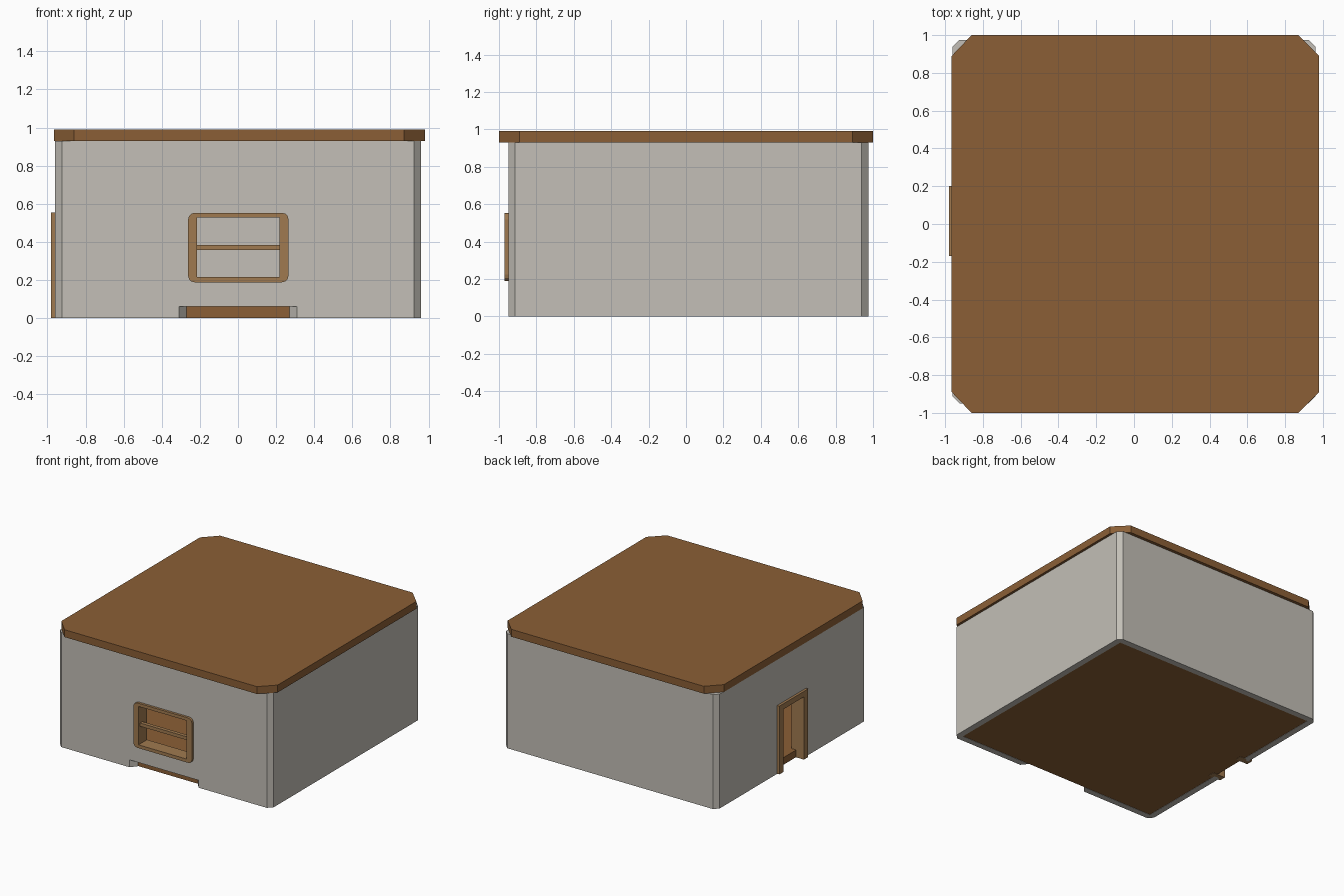
import bpy, bmesh, math

if "Cube" in bpy.data.objects:
    bpy.data.objects.remove(bpy.data.objects["Cube"])


def material(name, srgb):
    m = bpy.data.materials.new(name)
    m.diffuse_color = [(c / 255 / 12.92 if c < 10 else ((c / 255 + 0.055) / 1.055) ** 2.4)
                       for c in srgb] + [1]
    m.use_nodes = True
    m.node_tree.nodes["Principled BSDF"].inputs["Base Color"].default_value = m.diffuse_color
    return m


plaster = material("grey plaster", (195, 191, 183))
wood = material("brown wood", (139, 95, 54))
trim = material("light wood trim", (160, 122, 80))


def prism(name, pts, axis, lo, hi, mat):
    """Extrude a 2D outline along an axis; outline is in the other two axes, in order."""
    i = "xyz".index(axis)

    def place(p, d):
        v = list(p)
        v.insert(i, d)
        return v

    bm = bmesh.new()
    a = [bm.verts.new(place(p, lo)) for p in pts]
    b = [bm.verts.new(place(p, hi)) for p in pts]
    bm.faces.new(a)
    bm.faces.new(b[::-1])
    for k in range(len(pts)):
        j = (k + 1) % len(pts)
        bm.faces.new((a[k], b[k], b[j], a[j]))
    bmesh.ops.recalc_face_normals(bm, faces=bm.faces[:])
    me = bpy.data.meshes.new(name)
    bm.to_mesh(me)
    bm.free()
    me.materials.append(mat)
    ob = bpy.data.objects.new(name, me)
    bpy.context.collection.objects.link(ob)
    return ob


def rect(x0, x1, y0, y1):
    return [(x0, y0), (x1, y0), (x1, y1), (x0, y1)]


def rounded(x0, x1, y0, y1, r, seg):
    """Rectangle with rounded corners (seg = 1 gives a chamfer)."""
    pts = []
    for cx, cy, a0 in ((x1 - r, y1 - r, 0), (x0 + r, y1 - r, 90),
                       (x0 + r, y0 + r, 180), (x1 - r, y0 + r, 270)):
        for k in range(seg + 1):
            a = math.radians(a0 + 90 * k / seg)
            pts.append((cx + r * math.cos(a), cy + r * math.sin(a)))
    return pts


def cut(ob, cutter):
    mod = ob.modifiers.new("cut", "BOOLEAN")
    mod.operation, mod.solver, mod.object = "DIFFERENCE", "EXACT", cutter
    bpy.context.view_layer.objects.active = ob
    bpy.ops.object.modifier_apply(modifier=mod.name)
    bpy.data.objects.remove(cutter)


# Walls: chamfered shell with window, door and splayed bottom notch
walls = prism("walls", rounded(-0.96, 0.96, -0.95, 0.975, 0.036, 1), "z", 0, 0.93, plaster)
cut(walls, prism("c", rect(-0.91, 0.91, -0.90, 0.925), "z", -0.1, 1.1, plaster))
cut(walls, prism("c", rect(-0.24, 0.245, 0.205, 0.54), "y", -1.1, -0.8, plaster))
cut(walls, prism("c", rect(-0.15, 0.18, -0.1, 0.53), "x", -1.1, -0.8, plaster))
cut(walls, prism("c", [(-0.35, -1.0), (0.35, -1.0), (0.23, -0.85), (-0.23, -0.85)],
                 "z", -0.1, 0.06, plaster))

# Floor slab
prism("floor", rect(-0.91, 0.91, -0.90, 0.925), "z", 0.002, 0.06, wood)

# Flat roof with clipped corners
roof = [(-0.86, -1), (0.87, -1), (0.98, -0.89), (0.98, 0.89),
        (0.87, 1), (-0.86, 1), (-0.965, 0.89), (-0.965, -0.89)]
prism("roof", roof, "z", 0.93, 0.99, wood)

# Window frame with crossbar
frame = prism("window_frame", rounded(-0.262, 0.265, 0.188, 0.553, 0.035, 3),
              "y", -0.97, -0.86, trim)
cut(frame, prism("c", rect(-0.215, 0.217, 0.215, 0.527), "y", -1.1, -0.8, trim))
prism("window_bar", rect(-0.22, 0.222, 0.358, 0.385), "y", -0.95, -0.92, trim)

# Door frame on the left side
door = [(-0.17, 0), (-0.115, 0), (-0.115, 0.51), (0.145, 0.51),
        (0.145, 0), (0.2, 0), (0.2, 0.555), (-0.17, 0.555)]
prism("door_frame", door, "x", -0.98, -0.87, trim)
